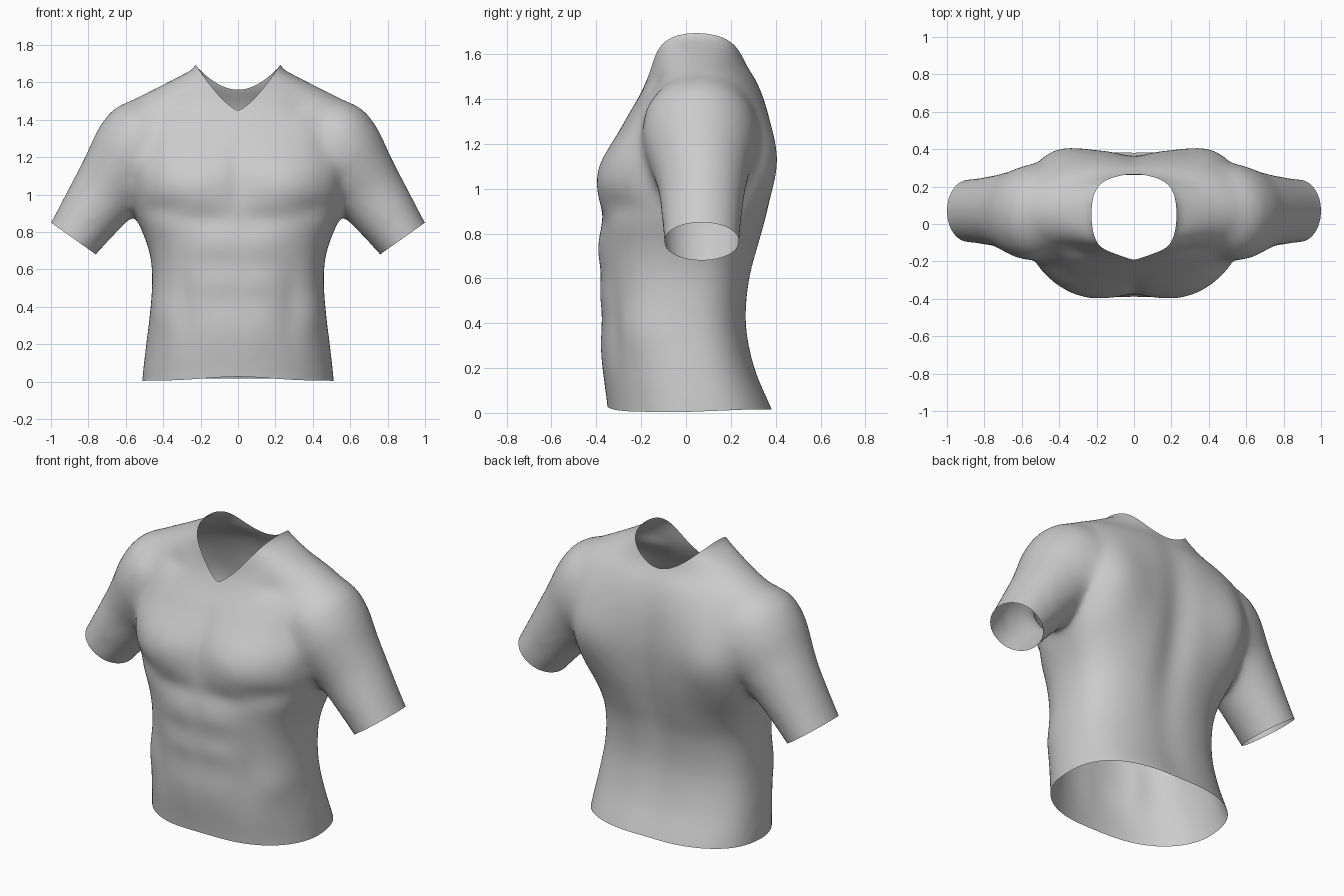
import bpy, bmesh
from math import cos, sin, pi, exp
from mathutils import Vector

if "Cube" in bpy.data.objects:
    bpy.data.objects.remove(bpy.data.objects["Cube"], do_unlink=True)

cloth = bpy.data.materials.new("light grey cloth")
cloth.use_nodes = True
grey = (0.6, 0.6, 0.6, 1)
cloth.diffuse_color = grey
cloth.node_tree.nodes["Principled BSDF"].inputs["Base Color"].default_value = grey

# Torso stations: height, half width, front y, back y, y of the widest point,
# squareness of the front and of the back
TORSO = [
    (-.12, .52, -.34, .44, .03, 2.1, 2.6), (.02, .512, -.35, .385, .03, 2.1, 2.6),
    (.2, .492, -.37, .31, .01, 2.2, 2.6), (.4, .467, -.372, .272, -.01, 2.4, 2.6),
    (.6, .46, -.378, .29, 0, 2.5, 2.6), (.75, .487, -.38, .33, .02, 2.6, 2.7),
    (.92, .55, -.375, .37, .04, 2.8, 2.9), (1.12, .58, -.36, .39, .06, 3, 3),
    (1.3, .6, -.275, .375, .07, 2.6, 2.9), (1.42, .62, -.205, .345, .07, 2.2, 2.4),
    (1.5, .57, -.17, .31, .07, 2, 2.1), (1.56, .46, -.158, .268, .07, 2, 2),
    (1.61, .36, -.15, .25, .06, 2.2, 2.2), (1.65, .282, -.145, .243, .05, 2.4, 2.4),
    (1.69, .222, -.14, .235, .05, 2.6, 2.6), (1.85, .205, -.14, .235, .05, 2.6, 2.6)]

# Sleeve stations: distance up from the cuff, half thickness, half depth, centre y
SLEEVE = [
    (-.1, .145, .165, .07), (0, .15, .172, .07), (.15, .17, .182, .07),
    (.3, .19, .198, .07), (.42, .208, .222, .06), (.55, .232, .25, .055),
    (.68, .228, .245, .055), (.78, .175, .19, .06), (.85, .09, .1, .06)]
CUFF = Vector((.88, 0, .765))
AXIS = Vector((.578, 0, -.816))
ACROSS = Vector((.816, 0, .578))

# Muscle relief, mirrored in x: centre, radii, height along the normal
RELIEF = [
    ((.24, -.36, 1.04), (.2, .2, .14), .036),      # chest
    ((.16, -.38, .87), (.16, .2, .05), -.012),     # inner fold under chest
    ((.4, -.3, .92), (.13, .2, .06), -.016),       # outer fold under chest
    ((0, -.37, 1.12), (.045, .2, .18), -.012),     # breastbone
    ((.1, -.38, .73), (.14, .2, .08), .014),       # upper abdomen
    ((.1, -.38, .53), (.12, .2, .07), .01),        # middle abdomen
    ((.08, -.38, .3), (.13, .2, .12), .01),        # lower abdomen
    ((.29, -.34, .4), (.06, .15, .2), -.012),      # abdomen side groove
    ((.4, -.22, .36), (.1, .15, .1), .01),         # flank
    ((.46, .1, .88), (.12, .2, .16), .01),         # side of back
    ((0, .38, .85), (.1, .15, .6), -.032),         # spine groove
    ((.4, .33, 1.12), (.17, .17, .2), .05),        # shoulder blade
    ((.45, -.2, 1.24), (.07, .12, .16), -.01),     # chest to arm groove
    ((.32, -.13, 1.47), (.08, .1, .05), -.014)]    # collarbone hollow


def signed_power(v, p):
    return (1 if v >= 0 else -1) * abs(v) ** p


def smooth_rows(rows, steps=5):
    """Spline through a table of stations."""
    out = []
    last = len(rows) - 1
    for k in range(last):
        four = (rows[max(k - 1, 0)], rows[k], rows[k + 1], rows[min(k + 2, last)])
        for s in range(steps):
            t = s / steps
            out.append([b + t / 2 * (c - a + t * (2 * a - 5 * b + 4 * c - d
                                                  + t * (3 * (b - c) + d - a)))
                        for a, b, c, d in zip(*four)])
    return out + [rows[-1]]


def loft(bm, rings):
    """Closed tube through rings of points."""
    loops = [[bm.verts.new(p) for p in ring] for ring in rings]
    n = len(loops[0])
    for a, b in zip(loops, loops[1:]):
        for i in range(n):
            j = (i + 1) % n
            bm.faces.new((a[i], a[j], b[j], b[i]))
    bm.faces.new(loops[0][::-1])
    bm.faces.new(loops[-1])


def torso_ring(z, half, front, back, mid, front_square, back_square, n=80):
    ring = []
    for i in range(n):
        c, s = cos(2 * pi * i / n), sin(2 * pi * i / n)
        depth, square = ((back - mid, back_square) if s > 0
                         else (mid - front, front_square))
        ring.append((half * signed_power(c, 2 / square),
                     mid + depth * signed_power(s, 2 / square), z))
    return ring


def sleeve_ring(t, thick, depth, y, side, n=48):
    ring = []
    for i in range(n):
        a = 2 * pi * i / n
        p = CUFF - AXIS * t + ACROSS * thick * cos(a)
        ring.append((p.x * side, y + depth * sin(a), p.z))
    return ring


def cut(bm, outside):
    """Trim the surface cleanly where outside(point) is positive."""
    value = {v: outside(v.co) for v in bm.verts}
    rim = []
    for e in list(bm.edges):
        a, b = e.verts
        if value[a] * value[b] < 0:
            fac = value[a] / (value[a] - value[b])
            rim.append(bmesh.utils.edge_split(e, a, fac)[1])
    bmesh.ops.connect_verts(bm, verts=rim)
    doomed = [v for v, g in value.items() if g > 0]
    bmesh.ops.delete(bm, geom=doomed, context='VERTS')


def beyond_cuff(p):
    q = Vector((abs(p.x), 0, p.z))
    return min((q - CUFF).dot(AXIS), q.x - .62)


def below_hem(p):
    lift = .022 * exp(-(p.x / .25) ** 2) if p.y < 0 else .012 * min(1, p.y / .3)
    return .004 + lift - p.z


def above_neckline(p):
    # V at the front, shallow scoop at the back
    k = min(1, max(0, (p.y + .1) / .28))
    low = 1.45 + .11 * k
    return p.z - low - (1.68 - low) * (abs(p.x) / .217) ** (1.4 + .5 * k)


def relief(p):
    total = 0
    for centre, radii, height in RELIEF:
        q = (abs(p.x), p.y, p.z)
        total += height * exp(-sum(((a - c) / r) ** 2
                                   for a, c, r in zip(q, centre, radii)))
    return total


def soften(bm, rounds):
    for i in range(rounds):
        bmesh.ops.smooth_vert(bm, verts=bm.verts, factor=.5, use_axis_x=True,
                              use_axis_y=True, use_axis_z=True)


# Solid body: torso and two sleeves
bm = bmesh.new()
loft(bm, [torso_ring(*row) for row in smooth_rows(TORSO)])
for side in (1, -1):
    loft(bm, [sleeve_ring(*row, side) for row in smooth_rows(SLEEVE)])
bmesh.ops.recalc_face_normals(bm, faces=bm.faces)
mesh = bpy.data.meshes.new("shirt")
bm.to_mesh(mesh)
bm.free()
shirt = bpy.data.objects.new("shirt", mesh)
bpy.context.scene.collection.objects.link(shirt)

# Fuse into one skin
fuse = shirt.modifiers.new("fuse", 'REMESH')
fuse.mode = 'VOXEL'
fuse.voxel_size = .018
graph = bpy.context.evaluated_depsgraph_get()
skin = bpy.data.meshes.new_from_object(shirt.evaluated_get(graph))
shirt.modifiers.clear()
shirt.data = skin
bpy.data.meshes.remove(mesh)
skin.name = "shirt"

# Soften the joins, raise the muscles, open the neck, hem and cuffs
bm = bmesh.new()
bm.from_mesh(skin)
soften(bm, 16)
bm.normal_update()
moves = [(v, v.normal * relief(v.co)) for v in bm.verts]
for v, move in moves:
    v.co += move
soften(bm, 4)
for rule in (beyond_cuff, below_hem, above_neckline):
    cut(bm, rule)
for f in bm.faces:
    f.smooth = True
    f.material_index = 0
bm.to_mesh(skin)
bm.free()
skin.materials.clear()
skin.materials.append(cloth)
